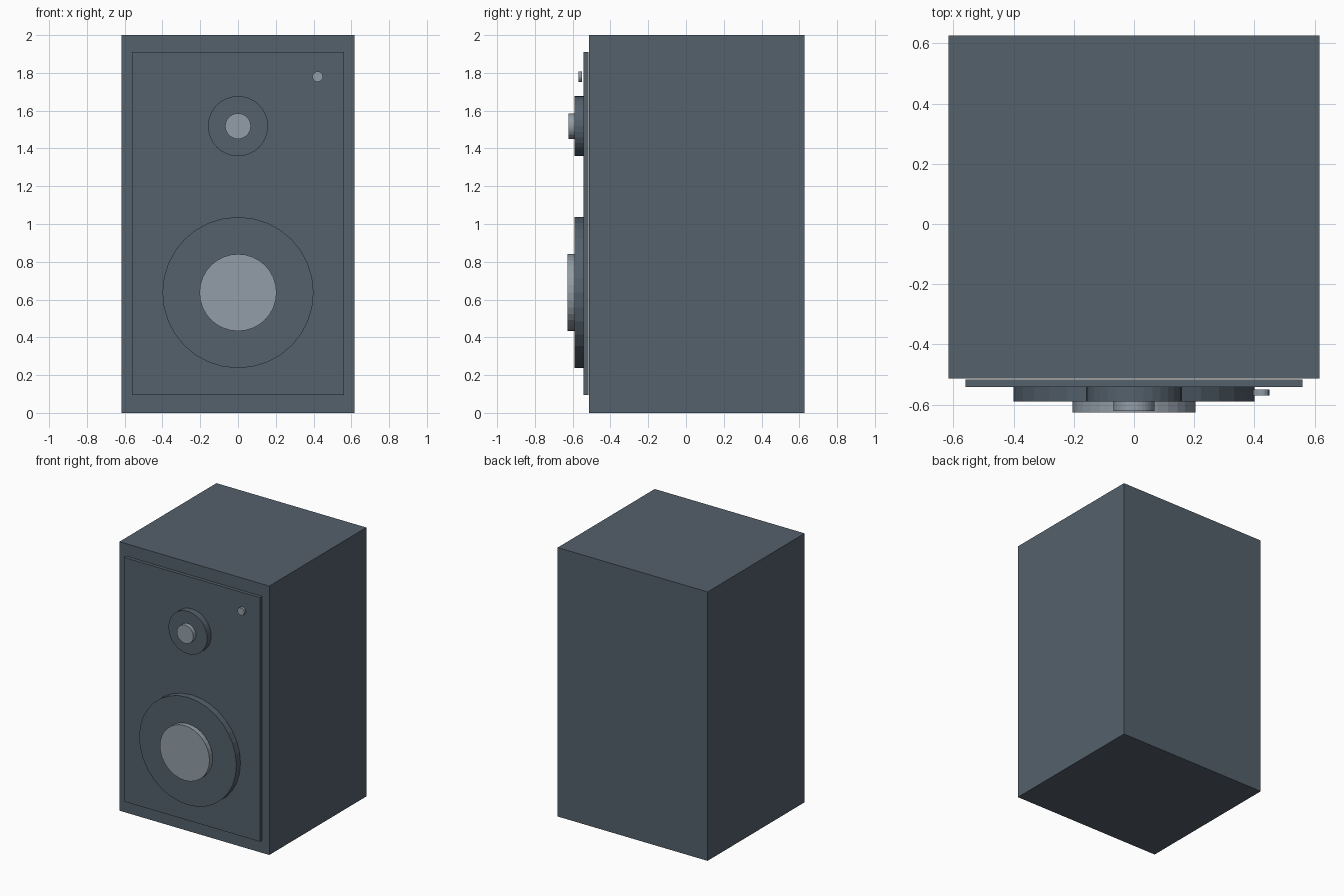
import bpy
import math

cube = bpy.data.objects.get("Cube")
if cube:
    bpy.data.objects.remove(cube, do_unlink=True)


def material(name, rgb):
    mat = bpy.data.materials.new(name)
    mat.use_nodes = True
    mat.diffuse_color = (*rgb, 1)
    mat.node_tree.nodes["Principled BSDF"].inputs["Base Color"].default_value = (*rgb, 1)
    return mat


slate = material("slate grey", (0.089, 0.119, 0.15))
silver = material("light grey", (0.287, 0.337, 0.386))


def box(name, width, y_front, y_back, z_low, z_high, mat):
    centre = (0, (y_front + y_back) / 2, (z_low + z_high) / 2)
    bpy.ops.mesh.primitive_cube_add(size=1, location=centre)
    ob = bpy.context.object
    ob.name = name
    ob.scale = (width, y_back - y_front, z_high - z_low)
    bpy.ops.object.transform_apply(location=False, rotation=False, scale=True)
    ob.data.materials.append(mat)


def disc(name, x, z, radius, y_front, y_back, mat, sides=32):
    bpy.ops.mesh.primitive_cylinder_add(
        vertices=sides, radius=radius, depth=y_back - y_front,
        location=(x, (y_front + y_back) / 2, z), rotation=(math.pi / 2, 0, 0))
    ob = bpy.context.object
    ob.name = name
    ob.data.materials.append(mat)


# Cabinet and the thin panel on its front
box("cabinet", 1.233, -0.513, 0.627, 0, 2, slate)
box("front_panel", 1.12, -0.542, -0.517, 0.095, 1.91, slate)

# Large driver below, small driver above
for name, z, ring, cap, cap_front in (
        ("woofer", 0.637, 0.4, 0.204, -0.627),
        ("tweeter", 1.518, 0.159, 0.068, -0.622)):
    disc(name + "_ring", 0, z, ring, -0.59, -0.542, slate)
    disc(name + "_cap", 0, z, cap, cap_front, -0.59, silver)

# Indicator light in the upper corner
disc("indicator_light", 0.422, 1.78, 0.028, -0.57, -0.55, silver, sides=16)
